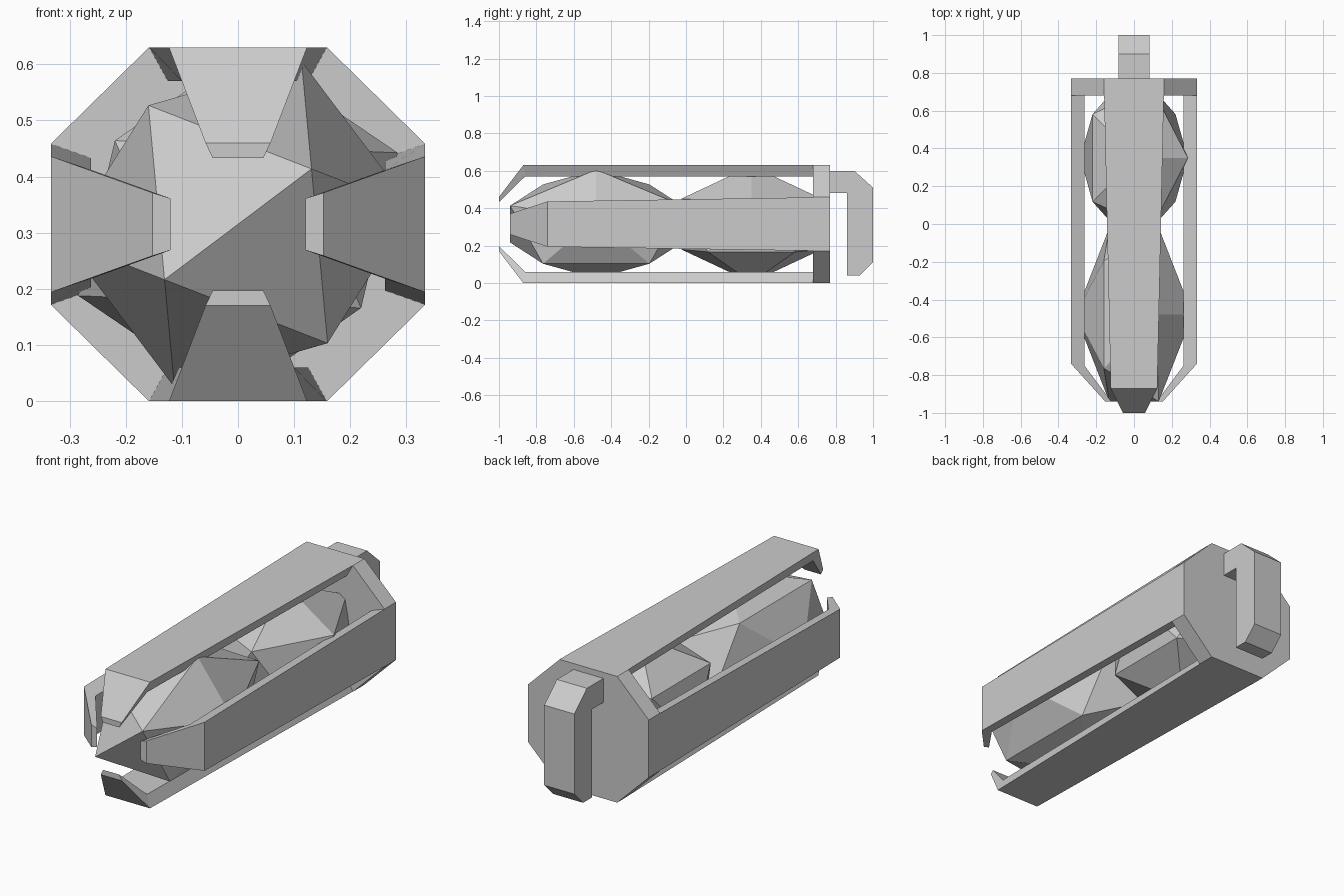
import bpy, bmesh, math
from mathutils import Vector

if "Cube" in bpy.data.objects:
    bpy.data.objects.remove(bpy.data.objects["Cube"])

CZ = 0.315          # height of the long axis
PHI = (1 + 5 ** 0.5) / 2


def finish(bm, name):
    bmesh.ops.recalc_face_normals(bm, faces=bm.faces)
    me = bpy.data.meshes.new(name)
    bm.to_mesh(me)
    bm.free()
    ob = bpy.data.objects.new(name, me)
    bpy.context.collection.objects.link(ob)
    return ob


def loft(name, rings):
    """Bridge equal-sized rings of points and cap both ends."""
    bm = bmesh.new()
    vs = [[bm.verts.new(p) for p in r] for r in rings]
    n = len(vs[0])
    for a, b in zip(vs, vs[1:]):
        for i in range(n):
            j = (i + 1) % n
            bm.faces.new((a[i], a[j], b[j], b[i]))
    bm.faces.new(vs[0])
    bm.faces.new(vs[-1])
    return finish(bm, name)


def bar(name, angle, stations):
    """Cage bar with inward claw; station = y_out, y_in, r_out, r_in, w_out, w_in."""
    c, s = math.cos(angle), math.sin(angle)

    def place(r, w, y):
        return (r * c - w * s, y, CZ + r * s + w * c)

    loft(name, [[place(ro, -wo, yo), place(ro, wo, yo),
                 place(ri, wi, yi), place(ri, -wi, yi)]
                for yo, yi, ro, ri, wo, wi in stations])


def crystal(name, y0, half_len, roll, scale=0.164):
    """Stretched icosahedron with an edge facing along y, rolled about y."""
    c, s = math.cos(roll), math.sin(roll)
    bm = bmesh.new()
    for a in (-1, 1):
        for b in (-PHI, PHI):
            for e, y, n in ((a, b, 0), (0, a, b), (b, 0, a)):
                e, n = e * scale, n * scale
                bm.verts.new((e * c - n * s, y0 + y * half_len / PHI,
                              CZ + e * s + n * c))
    bmesh.ops.convex_hull(bm, input=bm.verts)
    finish(bm, name)


# Cage bars
upright = [(0.68, 0.68, 0.315, 0.255, 0.158, 0.125),
           (-0.87, -0.86, 0.315, 0.255, 0.123, 0.100),
           (-1.0, -1.0, 0.145, 0.118, 0.058, 0.045)]
sideways = [(0.68, 0.68, 0.333, 0.262, 0.143, 0.118),
            (-0.74, -0.75, 0.333, 0.262, 0.121, 0.097),
            (-0.94, -0.94, 0.152, 0.120, 0.056, 0.046)]
for i, (name, st) in enumerate((("right_bar", sideways), ("top_bar", upright),
                                ("left_bar", sideways), ("bottom_bar", upright))):
    bar(name, i * math.pi / 2, st)

# Octagonal back plate
quarter = [(0.333, 0.144), (0.159, 0.315)]
octagon = (quarter + [(-x, z) for x, z in reversed(quarter)]
           + [(-x, -z) for x, z in quarter] + [(x, -z) for x, z in reversed(quarter)])
loft("back_plate", [[(x, y, CZ + z) for x, z in octagon] for y in (0.68, 0.77)])

# Belt clip on the back
clip = [(0.77, 0.60), (0.90, 0.60), (1.0, 0.51), (1.0, 0.11),
        (0.93, 0.04), (0.86, 0.04), (0.86, 0.48), (0.77, 0.48)]
loft("rear_clip", [[(x, y, z) for y, z in clip] for x in (-0.083, 0.083)])

# Two crystals held inside the cage
crystal("front_crystal", -0.48, 0.46, math.radians(37))
crystal("rear_crystal", 0.35, 0.375, math.radians(55.8))
